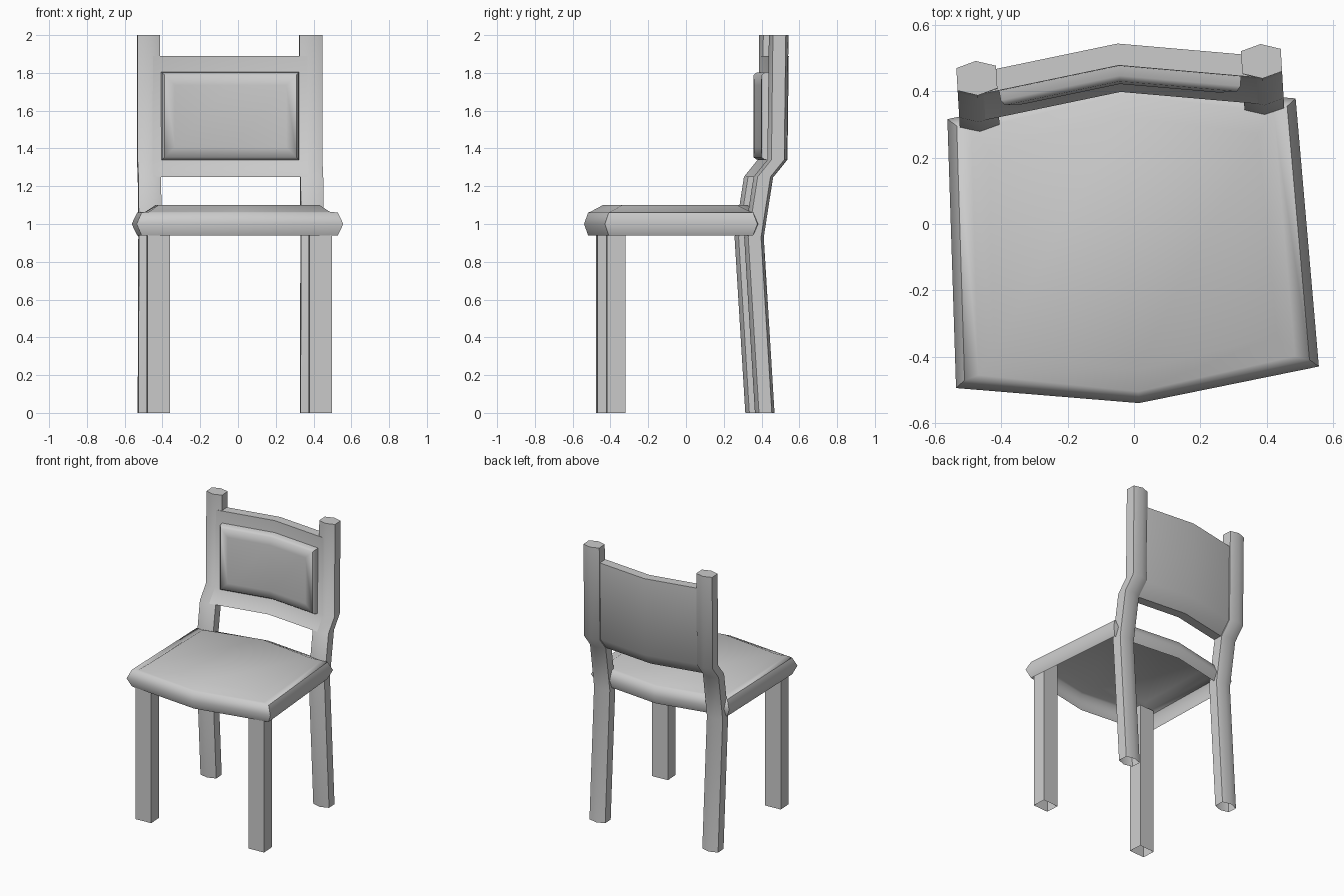
import bpy, bmesh, math
from mathutils import Matrix, Vector

cube = bpy.data.objects.get("Cube")
if cube:
    bpy.data.objects.remove(cube, do_unlink=True)

# One plain grey for the whole chair
grey = bpy.data.materials.new("plain_grey")
grey.use_nodes = True
COLOUR = (0.6, 0.6, 0.6, 1)
grey.diffuse_color = COLOUR
grey.node_tree.nodes["Principled BSDF"].inputs["Base Color"].default_value = COLOUR

# The chair stands slightly turned and shifted
TURN = Matrix.Rotation(math.radians(3.4), 4, "Z") @ Matrix.Translation((-0.017, 0, 0))


def loft(name, rings, start=False, end=False, split=False, angle=40):
    """Skin a stack of equal rings; ends may be open, capped or capped in two quads."""
    bm = bmesh.new()
    rows = [[bm.verts.new(TURN @ Vector(p)) for p in ring] for ring in rings]
    n = len(rows[0])
    for a, b in zip(rows, rows[1:]):
        for i in range(n):
            j = (i + 1) % n
            bm.faces.new((a[i], a[j], b[j], b[i]))
    for wanted, row in ((start, rows[0]), (end, rows[-1])):
        if wanted and split:
            bm.faces.new([row[i] for i in (0, 1, 4, 5)])
            bm.faces.new([row[i] for i in (1, 2, 3, 4)])
        elif wanted:
            bm.faces.new(row)
    bmesh.ops.recalc_face_normals(bm, faces=bm.faces)
    mesh = bpy.data.meshes.new(name)
    bm.to_mesh(mesh)
    bm.free()
    mesh.materials.append(grey)
    obj = bpy.data.objects.new(name, mesh)
    bpy.context.collection.objects.link(obj)
    bpy.ops.object.select_all(action="DESELECT")
    obj.select_set(True)
    bpy.context.view_layer.objects.active = obj
    bpy.ops.object.shade_smooth_by_angle(angle=math.radians(angle))
    return obj


# Seat: bowed six-sided shell with bevelled rim and raised pad, open below
def seat_ring(side, ends, z):
    f, b = 0.548 - side, 0.526 - side
    return [(-f, -0.462 + ends, z), (0, -0.54 + ends, z), (f, -0.462 + ends, z),
            (b, 0.349 - ends, z), (0, 0.426 - ends, z), (-b, 0.349 - ends, z)]


loft("seat", [seat_ring(0.027, 0.022, 0.94), seat_ring(0, 0, 1.0),
              seat_ring(0.027, 0.022, 1.06), seat_ring(0.07, 0.035, 1.065),
              seat_ring(0.12, 0.1, 1.1)], end=True, split=True, angle=52)

# Bent line followed by the back posts and the backrest: (z, y)
POST = [(0, 0.393), (0.93, 0.336), (1.25, 0.386), (1.34, 0.459), (2, 0.467)]
HEX = [(-0.06, -0.034), (0, -0.052), (0.06, -0.034),
       (0.06, 0.034), (0, 0.052), (-0.06, 0.034)]

# Legs, hollow at the foot
for side, sign in (("left", 1), ("right", -1)):
    x = 0.43 * sign
    loft(f"back_post_{side}",
         [[(x + dx, y + dy, z) for dx, dy in HEX] for z, y in POST], end=True)
    loft(f"front_leg_{side}",
         [[(x + dx, -0.398 + dy, z) for dx, dy in
           ((-0.06, -0.048), (0.06, -0.048), (0.06, 0.048), (-0.06, 0.048))]
          for z in (0, 1.055)], end=True)


# Backrest: bowed board between the posts
def bow(x):
    return -0.147 * abs(x)


LEVELS = [POST[2], POST[3], (1.89, 0.466)]
loft("backrest",
     [[(x, y + 0.014 + bow(x), z) for z, y in LEVELS] +
      [(x, y + 0.08 + bow(x), z) for z, y in reversed(LEVELS)]
      for x in (-0.42, 0, 0.42)], start=True, end=True, angle=45)


# Padded cushion on the front of the backrest
def cushion_ring(inset, out):
    h, low, high = 0.366 - inset, 1.337 + inset, 1.805 - inset
    return [(x, 0.474 + bow(x) - out, z)
            for z, xs in ((low, (-h, 0, h)), (high, (h, 0, -h))) for x in xs]


loft("back_cushion", [cushion_ring(0, -0.01), cushion_ring(0.004, 0.025),
                      cushion_ring(0.016, 0.042), cushion_ring(0.07, 0.05)],
     end=True, split=True, angle=50)
